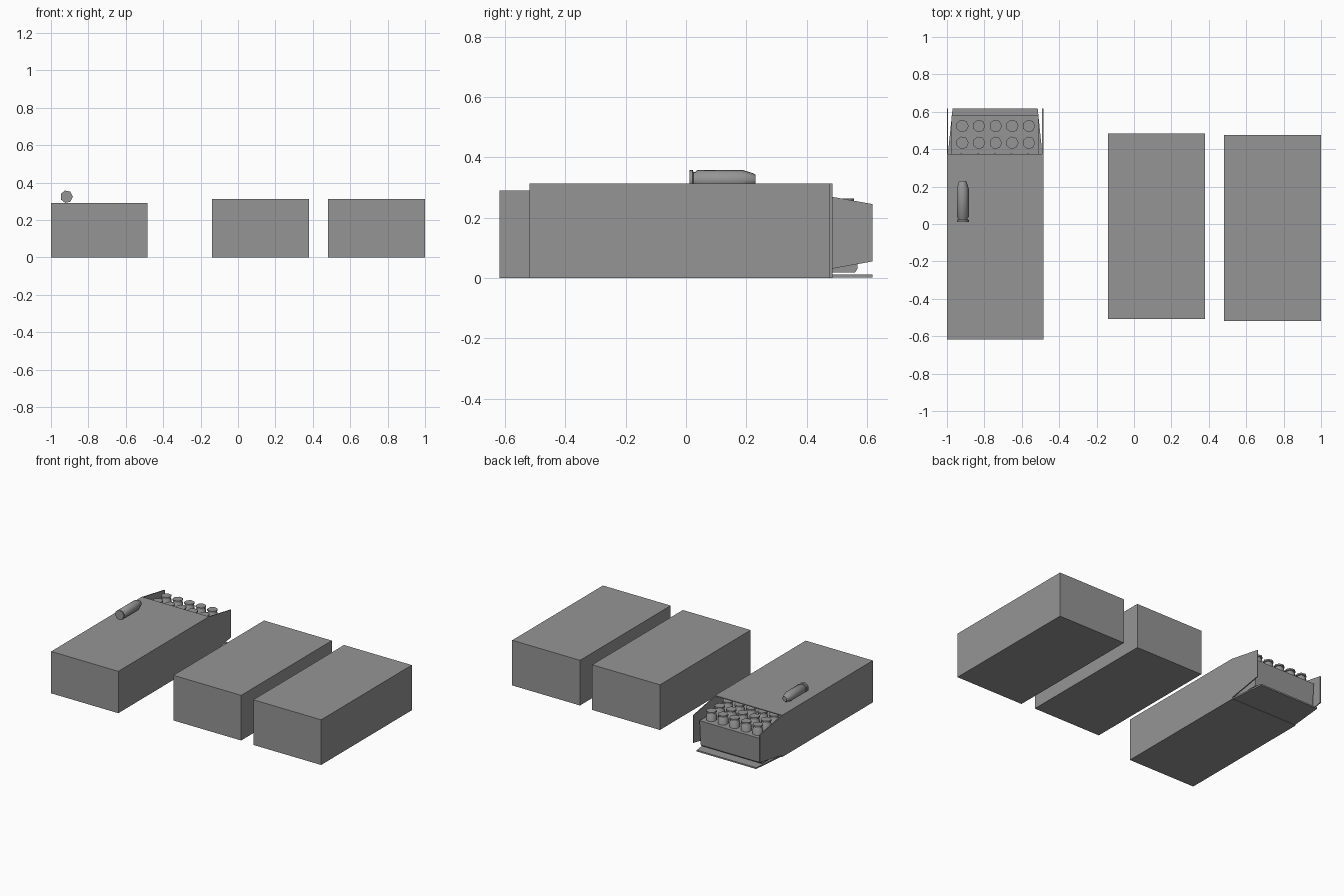
import bpy, bmesh
from math import pi, cos, sin

cube = bpy.data.objects.get("Cube")
if cube:
    bpy.data.objects.remove(cube, do_unlink=True)

grey = bpy.data.materials.new("plain grey")
grey.use_nodes = True
grey.diffuse_color = (0.3, 0.3, 0.3, 1)
grey.node_tree.nodes["Principled BSDF"].inputs["Base Color"].default_value = (0.3, 0.3, 0.3, 1)


def add_object(name, bm):
    bmesh.ops.recalc_face_normals(bm, faces=bm.faces)
    mesh = bpy.data.meshes.new(name)
    bm.to_mesh(mesh)
    bm.free()
    mesh.materials.append(grey)
    obj = bpy.data.objects.new(name, mesh)
    bpy.context.collection.objects.link(obj)
    return obj


def prism(name, outline, place, low, high):
    """Extrude a flat outline between two levels; place maps (a, b, level) to xyz."""
    bm = bmesh.new()
    ends = [[bm.verts.new(place(a, b, t)) for a, b in outline] for t in (low, high)]
    for ring in ends:
        bm.faces.new(ring)
    for i in range(len(outline)):
        j = (i + 1) % len(outline)
        bm.faces.new((ends[0][i], ends[0][j], ends[1][j], ends[1][i]))
    return add_object(name, bm)


def box(name, x0, x1, y0, y1, z0, z1):
    return prism(name, [(x0, y0), (x1, y0), (x1, y1), (x0, y1)],
                 lambda a, b, t: (a, b, t), z0, z1)


def along_x(a, b, t):
    return (t, a, b)


# Closed cartons
box("middle_carton", -0.14, 0.38, -0.508, 0.485, 0, 0.313)
box("left_carton", 0.48, 1.0, -0.518, 0.475, 0, 0.313)

# Open carton: thin walls, open at the back
X0, X1, FRONT, MOUTH, TIP, TOP, WALL = -1.0, -0.485, -0.618, 0.375, 0.618, 0.29, 0.006
box("open_carton_bottom", X0, X1, FRONT, MOUTH, 0, WALL)
box("open_carton_top", X0, X1, FRONT, MOUTH, TOP - WALL, TOP)
box("open_carton_front", X0, X1, FRONT, FRONT + WALL, WALL, TOP - WALL)
for side, x in (("right", X0), ("left", X1 - WALL)):
    box(f"open_carton_{side}_wall", x, x + WALL, FRONT + WALL, MOUTH, WALL, TOP - WALL)
    prism(f"{side}_flap", [(MOUTH, 0.011), (TIP, 0.055), (TIP, 0.245), (MOUTH, TOP - 0.001)],
          along_x, x, x + WALL)
prism("bottom_flap", [(X0 + 0.005, MOUTH), (X1 - 0.005, MOUTH), (X1 - 0.03, TIP), (X0 + 0.03, TIP)],
      lambda a, b, t: (a, b, t), 0.002, 0.012)

# Inner tray that slides out of the mouth
prism("tray", [(-0.6, 0.018), (0.56, 0.018), (0.568, 0.03), (0.58, 0.2), (-0.6, 0.2)],
      along_x, X0 + 0.025, X1 - 0.025)

# Cartridge: radius and distance from the rim end
PROFILE = [(0.034, 0), (0.034, 0.01), (0.027, 0.013), (0.027, 0.019), (0.034, 0.026),
           (0.034, 0.175), (0.023, 0.21), (0.018, 0.218)]


def cartridge(name, location, tilt, sides=7):
    bm = bmesh.new()
    rings = [[bm.verts.new((r * cos(2 * pi * i / sides), r * sin(2 * pi * i / sides), h))
              for i in range(sides)] for r, h in PROFILE]
    for lower, upper in zip(rings, rings[1:]):
        for i in range(sides):
            j = (i + 1) % sides
            bm.faces.new((lower[i], lower[j], upper[j], upper[i]))
    bm.faces.new(rings[0])
    bm.faces.new(rings[-1])
    obj = add_object(name, bm)
    obj.location = location
    obj.rotation_euler = (tilt, 0, 0)
    bpy.ops.object.select_all(action="DESELECT")
    obj.select_set(True)
    bpy.context.view_layer.objects.active = obj
    bpy.ops.object.shade_smooth_by_angle(angle=pi / 3)


# Loose cartridge lying on top, nose toward the back
cartridge("loose_cartridge", (-0.917, 0.012, 0.325), -pi / 2)

# Cartridges standing nose down in the tray
for row in range(3):
    for col in range(5):
        cartridge("tray_cartridge", (-0.918 + 0.089 * col, 0.524 - 0.09 * row, 0.264), pi)
